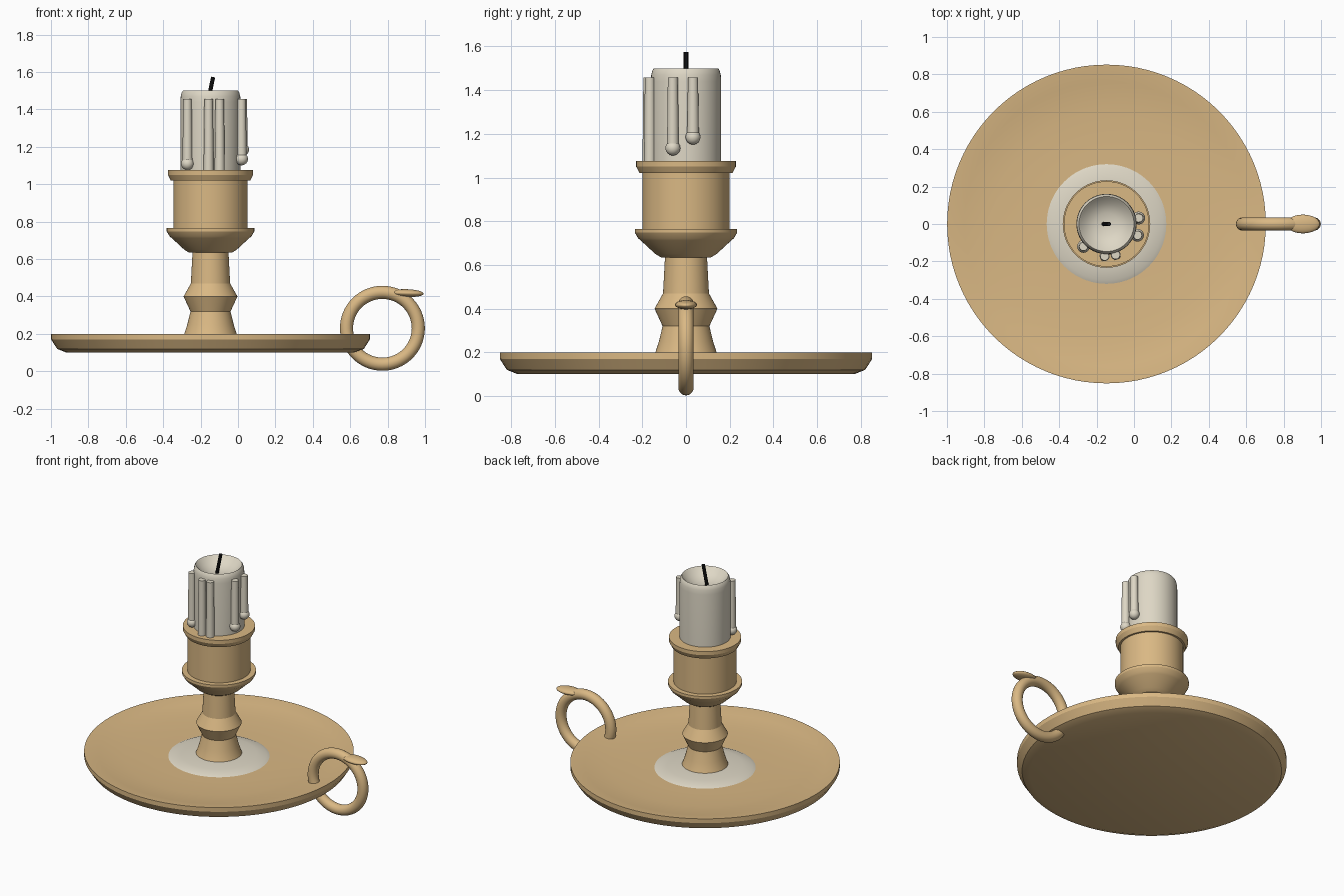
import bpy, bmesh, math
from mathutils import Vector, Matrix

if "Cube" in bpy.data.objects:
    bpy.data.objects.remove(bpy.data.objects["Cube"])

AXIS_X = -0.147  # candle axis


def make_material(name, rgb):
    mat = bpy.data.materials.new(name)
    mat.use_nodes = True
    mat.diffuse_color = (*rgb, 1)
    bsdf = mat.node_tree.nodes["Principled BSDF"]
    bsdf.inputs["Base Color"].default_value = (*rgb, 1)
    return mat


brass = make_material("warm brass", (0.70, 0.48, 0.23))
wax = make_material("cream wax", (0.73, 0.68, 0.56))
char = make_material("charred black", (0.01, 0.01, 0.01))


def finish(obj, name, mat, angle=28):
    obj.name = obj.data.name = name
    obj.data.materials.append(mat)
    bpy.ops.object.select_all(action="DESELECT")
    obj.select_set(True)
    bpy.context.view_layer.objects.active = obj
    bpy.ops.object.shade_smooth_by_angle(angle=math.radians(angle))
    return obj


def lathe(name, profile, mat, angle=28, steps=72):
    """Revolve (radius, height) points about the candle axis."""
    bm = bmesh.new()
    verts = [bm.verts.new((r, 0, z)) for r, z in profile]
    edges = [bm.edges.new(pair) for pair in zip(verts, verts[1:])]
    bmesh.ops.spin(bm, geom=verts + edges, cent=(0, 0, 0), axis=(0, 0, 1),
                   angle=math.tau, steps=steps, use_merge=False)
    bmesh.ops.remove_doubles(bm, verts=bm.verts, dist=0.0005)
    bmesh.ops.recalc_face_normals(bm, faces=bm.faces)
    mesh = bpy.data.meshes.new(name)
    bm.to_mesh(mesh)
    bm.free()
    obj = bpy.data.objects.new(name, mesh)
    bpy.context.collection.objects.link(obj)
    obj.location.x = AXIS_X
    return finish(obj, name, mat, angle)


def rod(name, start, end, r1, r2, mat, sides=20):
    start, end = Vector(start), Vector(end)
    d = end - start
    bpy.ops.mesh.primitive_cone_add(vertices=sides, radius1=r1, radius2=r2,
                                    depth=d.length, location=(start + end) / 2,
                                    rotation=d.to_track_quat("Z", "Y").to_euler())
    return finish(bpy.context.object, name, mat)


def ball(name, centre, size, mat, tilt=0):
    bpy.ops.mesh.primitive_uv_sphere_add(segments=32, ring_count=16, radius=1,
                                         location=centre, rotation=(0, tilt, 0))
    obj = bpy.context.object
    obj.data.transform(Matrix.Diagonal((*size, 1)))
    return finish(obj, name, mat, 60)


# Shallow drip dish
lathe("drip_dish", [(0, 0.10), (0.77, 0.10), (0.82, 0.12), (0.852, 0.17),
                    (0.852, 0.20), (0.842, 0.20), (0.76, 0.183), (0.60, 0.169),
                    (0.40, 0.163), (0, 0.163)], brass, 25, 96)

# Wax pool around the foot
lathe("wax_pool", [(0, 0.19), (0.15, 0.188), (0.24, 0.181), (0.30, 0.172),
                   (0.322, 0.162), (0, 0.162)], wax, 40)

# Turned stem
lathe("stem", [(0, 0.165), (0.155, 0.165), (0.14, 0.20), (0.124, 0.25),
               (0.107, 0.32), (0.144, 0.40), (0.105, 0.47), (0.096, 0.64),
               (0, 0.64)], brass, 25)

# Candle cup with lower and upper flanges
lathe("candle_cup", [(0, 0.635), (0.115, 0.635), (0.14, 0.65), (0.207, 0.712),
                     (0.219, 0.722), (0.234, 0.748), (0.234, 0.765), (0.199, 0.765),
                     (0.199, 1.02), (0.212, 1.02), (0.228, 1.05), (0.228, 1.075),
                     (0, 1.075)], brass, 25)

# Candle with hollow melted top
lathe("candle", [(0, 1.06), (0.161, 1.06), (0.161, 1.44), (0.159, 1.47),
                 (0.154, 1.49), (0.147, 1.50), (0.138, 1.492), (0.11, 1.462),
                 (0.06, 1.44), (0, 1.433)], wax, 50)

# Wax runs: offset x, offset y, foot height, has a bead at the foot
runs = [(-0.123, -0.12, 1.11, True), (-0.010, -0.172, 1.075, False),
        (0.049, -0.165, 1.075, False), (0.166, -0.06, 1.135, True),
        (0.172, 0.032, 1.185, True)]
for i, (dx, dy, foot, bead) in enumerate(runs, 1):
    x = AXIS_X + dx
    rod(f"wax_run_{i}", (x, dy, foot), (x, dy, 1.457), 0.027, 0.023, wax)
    if bead:
        ball(f"wax_bead_{i}", (x, dy, foot), (0.034,) * 3, wax)

# Leaning wick
rod("wick", (AXIS_X - 0.016, 0, 1.43), (AXIS_X + 0.014, 0, 1.573), 0.011, 0.011, char, 10)

# Finger ring and thumb rest
bpy.ops.mesh.primitive_torus_add(major_radius=0.192, minor_radius=0.035,
                                 major_segments=64, minor_segments=20,
                                 location=(0.772, 0, 0.23),
                                 rotation=(math.pi / 2, 0, 0))
finish(bpy.context.object, "finger_ring", brass, 60)
ball("thumb_rest", (0.903, 0, 0.418), (0.09, 0.05, 0.021), brass, math.radians(2))
